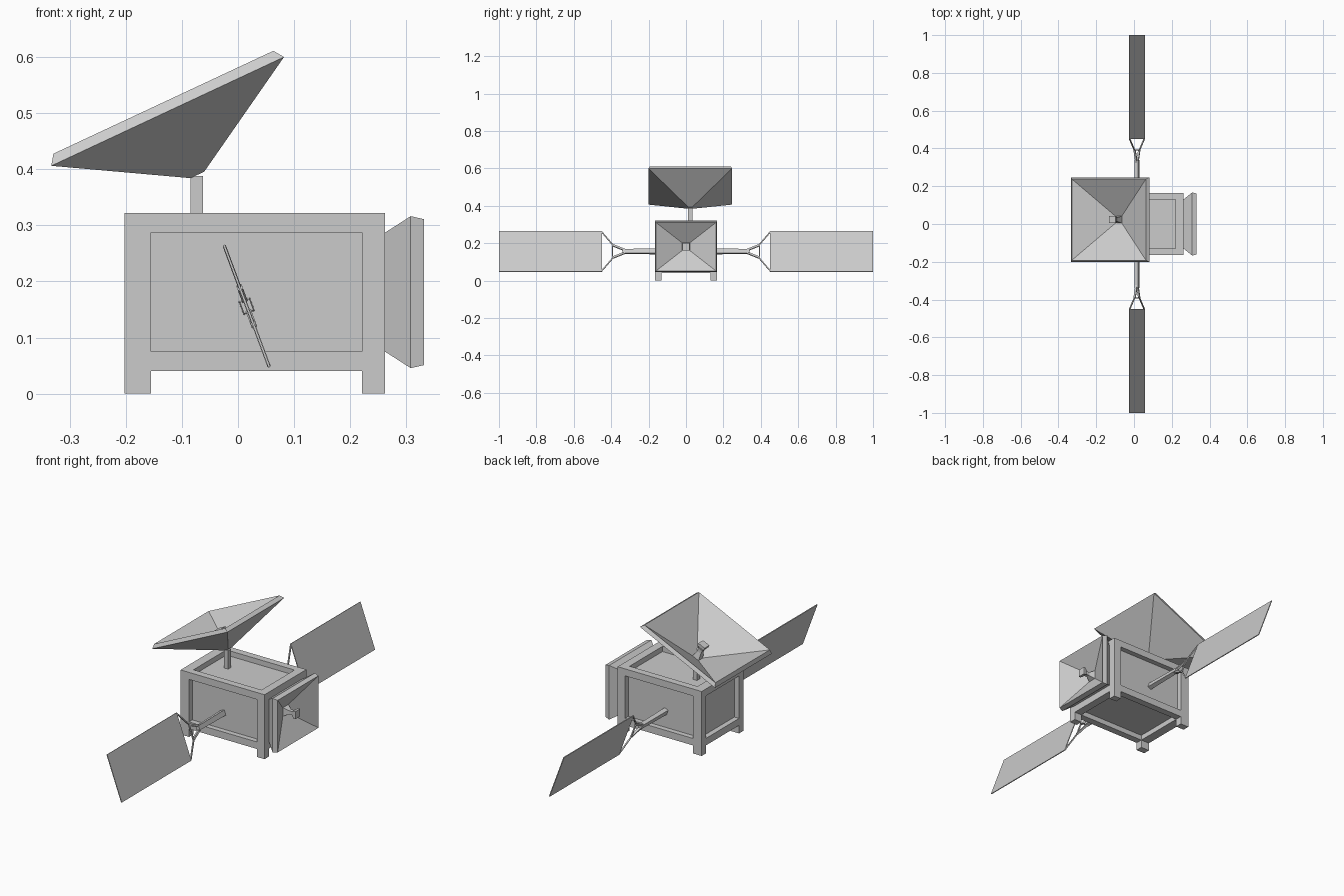
import bpy, bmesh
from mathutils import Vector

if "Cube" in bpy.data.objects:
    bpy.data.objects.remove(bpy.data.objects["Cube"])

X, Y, Z = Vector((1, 0, 0)), Vector((0, 1, 0)), Vector((0, 0, 1))


def finish(name, bm):
    bmesh.ops.recalc_face_normals(bm, faces=bm.faces[:])
    me = bpy.data.meshes.new(name)
    bm.to_mesh(me)
    bm.free()
    ob = bpy.data.objects.new(name, me)
    bpy.context.collection.objects.link(ob)
    return ob


def loft(bm, origin, a, b, axis, rings):
    """Rectangular sections (half a, half b, distance along axis), capped."""
    loops = []
    for ha, hb, h in rings:
        c = Vector(origin) + axis * h
        loops.append([bm.verts.new(c + a * ha * s + b * hb * t)
                      for s, t in ((1, 1), (-1, 1), (-1, -1), (1, -1))])
    for l, m in zip(loops, loops[1:]):
        for i in range(4):
            j = (i + 1) % 4
            bm.faces.new((l[i], l[j], m[j], m[i]))
    bm.faces.new(loops[0])
    bm.faces.new(loops[-1])


def box(bm, x0, x1, y0, y1, z0, z1):
    hx, hy = (x1 - x0) / 2, (y1 - y0) / 2
    loft(bm, (x0 + hx, y0 + hy, z0), X, Y, Z, [(hx, hy, 0), (hx, hy, z1 - z0)])


def rod(bm, p, q, r, side):
    d = q - p
    axis = d.normalized()
    a = side.normalized()
    loft(bm, p, a, axis.cross(a).normalized(), axis, [(r, r, 0), (r, r, d.length)])


# Body frame: corner posts with feet, and beams between them
XS = ((-0.202, -0.155), (0.221, 0.262))
YS = ((-0.165, -0.130), (0.130, 0.165))
ZS = ((0.04, 0.075), (0.287, 0.322))
bm = bmesh.new()
for x in XS:
    for y in YS:
        box(bm, *x, *y, 0, 0.322)
for z in ZS:
    for y in YS:
        box(bm, -0.155, 0.221, *y, *z)
    for x in XS:
        box(bm, *x, -0.130, 0.130, *z)
finish("body_frame", bm)

# Recessed wall panels
bm = bmesh.new()
box(bm, -0.176, 0.236, -0.139, 0.139, 0.066, 0.296)
finish("body_core", bm)

# Side horn growing out of the right face
bm = bmesh.new()
loft(bm, (0, 0, 0.181), Z, Y, X,
     [(0.106, 0.130, 0.23), (0.106, 0.130, 0.262), (0.1355, 0.167, 0.308),
      (0.130, 0.161, 0.332), (0.02, 0.02, 0.262)])
finish("side_horn", bm)
bm = bmesh.new()
loft(bm, (0.258, 0, 0.181), Z, Y, X,
     [(0.024, 0.024, 0), (0.009, 0.009, 0.03), (0.009, 0.009, 0.045),
      (0.019, 0.019, 0.062), (0.019, 0.019, 0.072)])
finish("side_horn_feed", bm)

# Tilted dish on a post
up = Vector((-0.4236, 0, 0.906)).normalized()
along = Y.cross(up).normalized()
base = Vector((-0.0725, 0.023, 0.390))
bm = bmesh.new()
loft(bm, base, along, Y, up,
     [(0.0135, 0.0135, 0), (0.229, 0.224, 0.125), (0.2165, 0.215, 0.143),
      (0.014, 0.014, 0.018)])
finish("dish", bm)
bm = bmesh.new()
loft(bm, base, along, Y, up,
     [(0.02, 0.02, 0.012), (0.011, 0.011, 0.055), (0.011, 0.011, 0.07),
      (0.019, 0.019, 0.088), (0.019, 0.019, 0.1)])
finish("dish_feed", bm)
bm = bmesh.new()
box(bm, -0.085, -0.062, 0.011, 0.035, 0.29, 0.388)
finish("dish_post", bm)

# Solar wings, mirrored on both sides, twisted about the arm axis
hub = Vector((0.0155, 0, 0.156))
span = Vector((-0.081, 0, 0.218)).normalized()
thin = Y.cross(span).normalized()
for side, s in (("front", -1), ("back", 1)):
    out = Y * s
    bm = bmesh.new()
    loft(bm, hub, span, thin, out, [(0.1163, 0.002, 0.45), (0.1163, 0.002, 1.0)])
    finish(side + "_solar_panel", bm)
    bm = bmesh.new()
    loft(bm, hub, span, thin, out, [(0.013, 0.011, 0.13), (0.011, 0.009, 0.34)])
    finish(side + "_wing_arm", bm)
    # Forked yoke of thin rods
    bm = bmesh.new()

    def pt(y, u):
        return hub + out * y + span * u
    for k in (-1, 1):
        rod(bm, pt(0.325, 0.007 * k), pt(0.393, 0.036 * k), 0.005, thin)
        rod(bm, pt(0.390, 0.036 * k), pt(0.452, 0.113 * k), 0.003, thin)
    rod(bm, pt(0.392, -0.036), pt(0.392, 0.036), 0.003, thin)
    finish(side + "_wing_yoke", bm)
